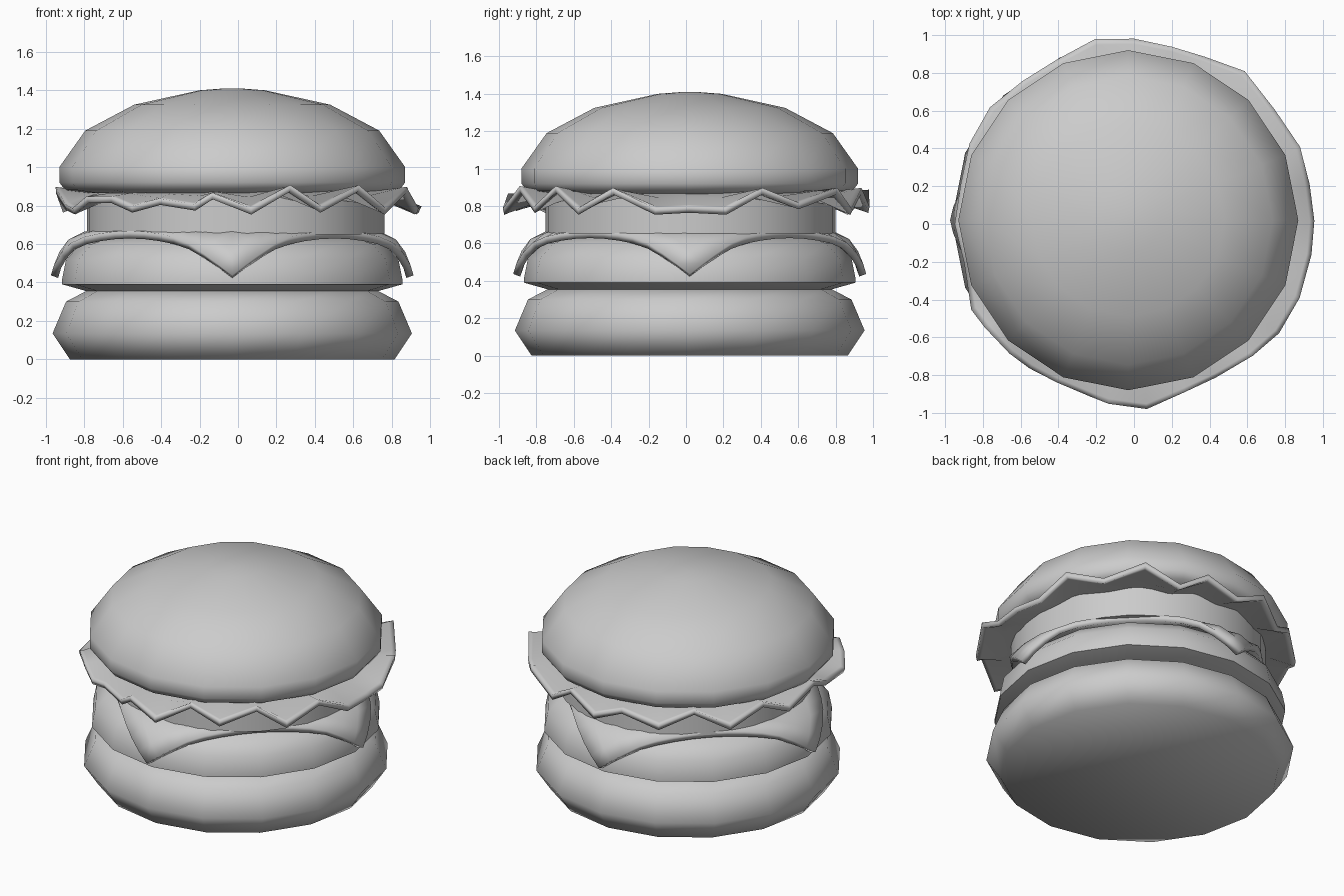
import bpy, bmesh, math

if "Cube" in bpy.data.objects:
    bpy.data.objects.remove(bpy.data.objects["Cube"])

CX, CY, SIDES = -0.03, 0.02, 16


def finish(name, bm, angle=60, thickness=0):
    """Turn a bmesh into a smooth-shaded object, optionally with thickness."""
    bmesh.ops.recalc_face_normals(bm, faces=bm.faces)
    me = bpy.data.meshes.new(name)
    bm.to_mesh(me)
    bm.free()
    ob = bpy.data.objects.new(name, me)
    bpy.context.collection.objects.link(ob)
    if thickness:
        mod = ob.modifiers.new("thickness", 'SOLIDIFY')
        mod.thickness = thickness
        mod.offset = 0
    bpy.ops.object.select_all(action='DESELECT')
    bpy.context.view_layer.objects.active = ob
    ob.select_set(True)
    bpy.ops.object.shade_smooth_by_angle(angle=math.radians(angle))
    return ob


def bridge(bm, rings):
    """Join consecutive closed rings with quads."""
    for a, b in zip(rings, rings[1:]):
        n = len(a)
        for i in range(n):
            j = (i + 1) % n
            bm.faces.new((a[i], a[j], b[j], b[i]))


def lathe(name, profile, sides=SIDES, cx=CX, cy=CY, angle=60):
    """Round layer from (radius, height) points, capped at both ends."""
    bm = bmesh.new()
    rings = []
    for r, z in profile:
        rings.append([bm.verts.new((cx + r * math.cos(math.tau * i / sides),
                                    cy + r * math.sin(math.tau * i / sides), z))
                      for i in range(sides)])
    bridge(bm, rings)
    bm.faces.new(rings[0])
    bm.faces.new(rings[-1])
    return finish(name, bm, angle)


def interp(table, d):
    """Piecewise linear lookup of (radius, height) by distance."""
    for (d0, r0, z0), (d1, r1, z1) in zip(table, table[1:]):
        if d <= d1:
            t = (d - d0) / (d1 - d0)
            return r0 + t * (r1 - r0), z0 + t * (z1 - z0)
    return table[-1][1:]


# Buns, patty and tomato slice
lathe("bottom_bun", [(0.845, 0), (0.935, 0.135), (0.865, 0.30), (0.76, 0.355)])
lathe("patty", [(0.76, 0.355), (0.885, 0.39), (0.885, 0.42), (0.865, 0.52),
                (0.79, 0.60), (0.66, 0.64)])
lathe("tomato_slice", [(0.775, 0.65), (0.775, 0.85)], 32, -0.012, 0.025, 40)
lathe("top_bun", [(0.76, 0.865), (0.87, 0.88), (0.90, 0.92), (0.90, 1.0), (0.765, 1.19),
                  (0.51, 1.325), (0.17, 1.40), (0.04, 1.41)])

# Cheese slice: a square sheet turned 45 degrees and draped over the patty
drape = [(0, 0, 0.665), (0.66, 0.66, 0.665), (0.76, 0.755, 0.65), (0.86, 0.85, 0.605),
         (0.97, 0.905, 0.51), (1.08, 0.925, 0.43)]
bm = bmesh.new()
bmesh.ops.create_grid(bm, x_segments=14, y_segments=14, size=1.08 / math.sqrt(2))
for v in bm.verts:
    d = math.hypot(v.co.x, v.co.y)
    a = math.atan2(v.co.y, v.co.x) + math.pi / 4
    r, z = interp(drape, d)
    v.co = (CX + r * math.cos(a), CY + r * math.sin(a), z)
finish("cheese_slice", bm, 60, 0.04)

# Lettuce leaf: frilled rim of (degrees from front, radius, height)
rim = [(4, .99, .77), (17, .94, .89), (28, .93, .78), (42, .95, .89), (53, .97, .77),
       (66, .97, .88), (80, .96, .77), (91, .96, .78), (103, .96, .77), (115, .98, .88),
       (129, .97, .80), (144, 1.01, .88), (157, .97, .77), (168, .97, .88),
       (180, .99, .78), (192, 1.01, .87), (205, .97, .77), (218, .97, .88),
       (231, .99, .77), (244, .98, .88), (257, .95, .78), (270, .96, .88),
       (283, .93, .79), (298, .98, .77), (305, .97, .83), (316, .96, .83),
       (324, .95, .78), (334, .94, .82), (346, .95, .79), (352, .97, .85)]
bm = bmesh.new()
rings = []
for t in (0, 0.45, 0.9, 1):
    ring = []
    for deg, r, z in rim:
        a = math.radians(deg)
        rr = 0.70 + (r - 0.012 - 0.70) * t
        zz = 0.855 + (z - 0.855) * t ** 1.4
        ring.append(bm.verts.new((rr * math.sin(a), -rr * math.cos(a), zz)))
    rings.append(ring)
bridge(bm, rings)
bm.faces.new(rings[0])
finish("lettuce_leaf", bm, 60, 0.035)
